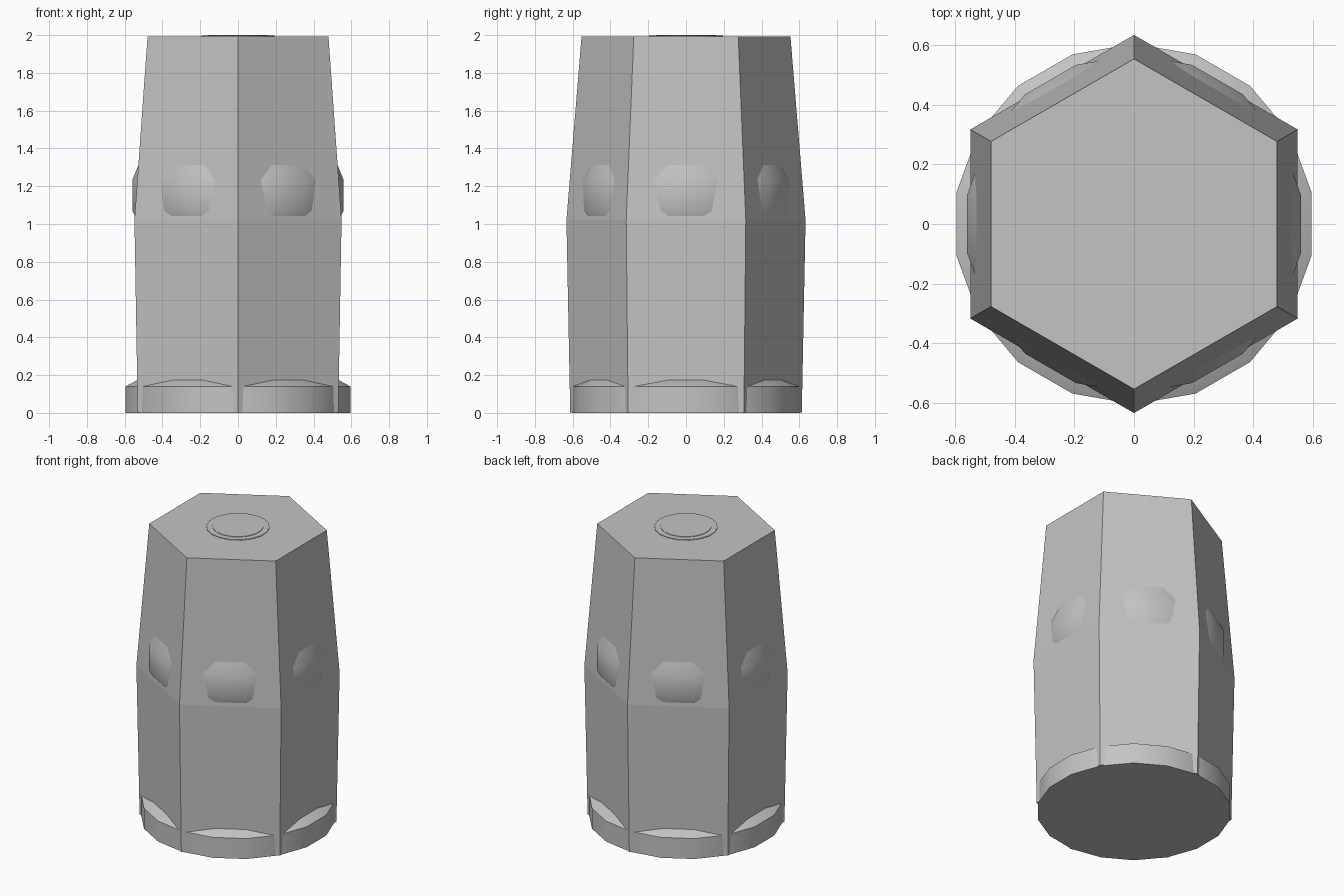
import bpy
import bmesh
import math

cube = bpy.data.objects.get("Cube")
if cube:
    bpy.data.objects.remove(cube, do_unlink=True)

grey = bpy.data.materials.new("plain_grey")
grey.use_nodes = True
colour = (0.55, 0.55, 0.55, 1)
grey.diffuse_color = colour
grey.node_tree.nodes["Principled BSDF"].inputs["Base Color"].default_value = colour


def lathe(name, sides, profile, smooth):
    """Closed solid of stacked polygon rings, from (radius, height) pairs."""
    bm = bmesh.new()
    rings = []
    for radius, height in profile:
        ring = []
        for i in range(sides):
            a = math.pi / 2 + math.tau * i / sides
            ring.append(bm.verts.new((radius * math.cos(a), radius * math.sin(a), height)))
        rings.append(ring)
    for low, high in zip(rings, rings[1:]):
        for i in range(sides):
            j = (i + 1) % sides
            bm.faces.new((low[i], low[j], high[j], high[i]))
    bm.faces.new(rings[0][::-1])
    bm.faces.new(rings[-1])
    mesh = bpy.data.meshes.new(name)
    bm.to_mesh(mesh)
    bm.free()
    mesh.materials.append(grey)
    if smooth:
        mesh.shade_smooth()
        mesh.set_sharp_from_angle(angle=math.radians(30))
    obj = bpy.data.objects.new(name, mesh)
    bpy.context.collection.objects.link(obj)
    return obj


# Six-sided body, widest at its middle
lathe("body", 6, [(0.613, 0.002), (0.633, 1.02), (0.553, 1.993)], False)

# Round foot whose sloped shoulder runs into the flat sides
lathe("foot_ring", 18, [(0.604, 0), (0.604, 0.14), (0.45, 0.223)], True)

# Rounded band that breaks through each flat side as a bump
lathe("middle_band", 18,
      [(0.535, 1.0), (0.567, 1.07), (0.567, 1.235), (0.50, 1.4)], True)

# Shallow stepped disc on the top
lathe("top_disc", 18,
      [(0.197, 1.98), (0.197, 1.997), (0.158, 1.997), (0.158, 2.0)], True)
